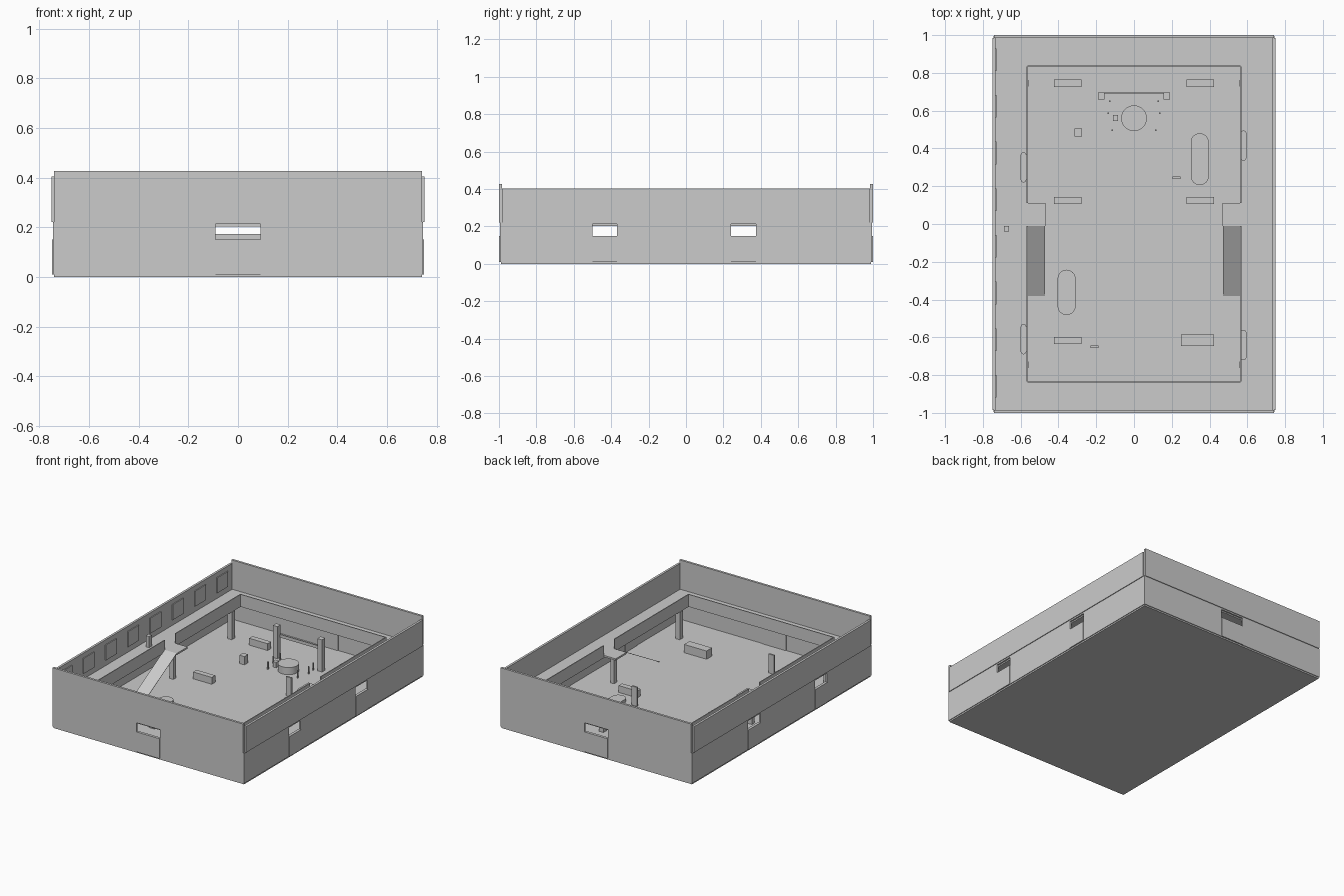
import bpy, bmesh
from math import sin, cos, pi

old = bpy.data.objects.get("Cube")
if old:
    bpy.data.objects.remove(old, do_unlink=True)

# Single plain grey
grey = bpy.data.materials.new("plain_grey")
grey.use_nodes = True
colour = (0.6, 0.6, 0.6, 1)
grey.diffuse_color = colour
grey.node_tree.nodes["Principled BSDF"].inputs["Base Color"].default_value = colour


def finish(name, bm):
    bmesh.ops.recalc_face_normals(bm, faces=bm.faces)
    mesh = bpy.data.meshes.new(name)
    bm.to_mesh(mesh)
    bm.free()
    mesh.materials.append(grey)
    obj = bpy.data.objects.new(name, mesh)
    bpy.context.collection.objects.link(obj)
    return obj


def prism(name, outline, z0, z1):
    """Extrude a closed outline of (x, y) points from z0 to z1."""
    bm = bmesh.new()
    face = bm.faces.new([bm.verts.new((x, y, z0)) for x, y in outline])
    top = bmesh.ops.extrude_face_region(bm, geom=[face])["geom"]
    verts = [v for v in top if isinstance(v, bmesh.types.BMVert)]
    bmesh.ops.translate(bm, verts=verts, vec=(0, 0, z1 - z0))
    return finish(name, bm)


def box(name, x0, x1, y0, y1, z0, z1):
    return prism(name, [(x0, y0), (x1, y0), (x1, y1), (x0, y1)], z0, z1)


def block(name, x, y, w, d, z0, z1):
    return box(name, x - w / 2, x + w / 2, y - d / 2, y + d / 2, z0, z1)


def round_block(name, x, y, w, d, z0, z1, steps=12):
    """Rounded bar along y; a cylinder when w equals d."""
    r = w / 2
    pts = []
    for side in (1, -1):
        for i in range(steps + (d > w)):
            a = pi * i / steps + (0 if side > 0 else pi)
            pts.append((x + r * cos(a), y + side * (d / 2 - r) + r * sin(a)))
    obj = prism(name, pts, z0, z1)
    for p in obj.data.polygons:
        p.use_smooth = abs(p.normal.z) < 0.5
    return obj


X, Y, T = 0.745, 0.995, 0.011
SILL, LINTEL, DECK = 0.15, 0.212, 0.222


def lower_wall(name, place, length, openings):
    """Wall of solid lengths, with door plates and lintels at the openings."""
    start = -length
    for a, b in openings:
        place(name, start, a, 0, T, 0.01, DECK)
        place(name + "_door", a, b, -0.004, T + 0.004, 0.01, SILL)
        place(name + "_lintel", a, b, 0, T, LINTEL, DECK)
        start = b
    place(name, start, length, 0, T, 0.01, DECK)


def along_x(s):
    return lambda n, a, b, d0, d1, z0, z1: box(
        n, a, b, *sorted((s * (Y - d0), s * (Y - d1))), z0, z1)


def along_y(s):
    return lambda n, a, b, d0, d1, z0, z1: box(
        n, *sorted((s * (X - d0), s * (X - d1))), a, b, z0, z1)


# Floor and outer walls in two storeys
block("floor", 0, 0, 1.48, 1.98, 0, 0.012)
for s, end, side in ((-1, "front", "right"), (1, "back", "left")):
    lower_wall(end + "_lower_wall", along_x(s), X, [(-0.09, 0.09)])
    lower_wall(side + "_lower_wall", along_y(s), Y - T, [(-0.5, -0.37), (0.24, 0.375)])
    along_x(s)(end + "_upper_wall", -0.74, 0.74, -0.005, T, DECK, 0.427)
    along_y(s)(side + "_upper_wall", -Y + T, Y - T, -0.005, T, DECK, 0.404)

# Balcony ring, parapets, landings, ramps and corner pillars
HX, HY, P = 0.565, 0.835, 0.006
for s in (-1, 1):
    along_y(s)("side_balcony", -0.984, 0.984, T, X - HX, 0.203, DECK)
    along_x(s)("end_balcony", -HX, HX, T, Y - HY, 0.203, DECK)
    block("end_parapet", 0, s * HY, 2 * HX, P, 0.203, 0.29)
    for a, b in ((-HY, -0.01), (0.11, HY)):
        block("side_parapet", s * HX, (a + b) / 2, P, b - a, 0.203, 0.29)
    block("landing", s * 0.517, 0.05, 0.096, 0.12, 0.21, DECK)
    block("landing_pillar", s * 0.535, 0.04, 0.03, 0.03, 0.01, 0.21)
    for y in (-0.745, 0.745):
        block("corner_pillar", s * 0.575, y, 0.035, 0.035, 0.01, 0.204)
    bm = bmesh.new()
    rim = []
    for lift in (0, 0.003):
        rim.append([bm.verts.new((s * x, y, z - lift)) for x, y, z in
                    ((0.47, -0.01, DECK), (HX, -0.01, DECK),
                     (HX, -0.38, 0.014), (0.47, -0.38, 0.014))])
    bm.faces.new(rim[0])
    bm.faces.new(rim[1])
    for i in range(4):
        j = (i + 1) % 4
        bm.faces.new((rim[0][i], rim[0][j], rim[1][j], rim[1][i]))
    finish("ramp", bm)

# Rounded benches on the balcony and low islands on the floor
for x, y in ((-0.585, 0.3), (-0.585, -0.61), (0.58, 0.415), (0.58, -0.64)):
    round_block("balcony_bench", x, y, 0.03, 0.16, DECK, 0.245)
round_block("island_front", -0.357, -0.362, 0.095, 0.24, 0.01, 0.035)
round_block("island_back", 0.348, 0.343, 0.095, 0.275, 0.01, 0.035)
block("balcony_stand", -0.675, -0.025, 0.026, 0.03, DECK, 0.3)

# Counters and small fittings on the floor
for x, y in ((-0.35, 0.745), (0.35, 0.745), (-0.35, 0.125), (0.35, 0.125), (-0.35, -0.617)):
    block("counter", x, y, 0.145, 0.038, 0.01, 0.06)
block("large_counter", 0.337, -0.615, 0.175, 0.06, 0.01, 0.07)
block("kiosk", -0.295, 0.485, 0.04, 0.042, 0.01, 0.07)
block("panel_back", 0.225, 0.245, 0.042, 0.012, 0.01, 0.145)
block("panel_front", -0.21, -0.65, 0.042, 0.012, 0.01, 0.145)

# Stage: round table, pillars with a slim beam, posts
round_block("round_table", 0, 0.56, 0.136, 0.136, 0.01, 0.062, 16)
block("side_stool", -0.097, 0.56, 0.026, 0.032, 0.01, 0.05)
block("stage_beam", 0, 0.692, 0.32, 0.006, 0.15, 0.172)
for s in (-1, 1):
    block("stage_pillar", s * 0.173, 0.677, 0.036, 0.036, 0.01, 0.238)
    for x, y in ((0.128, 0.65), (0.137, 0.587), (0.115, 0.497)):
        block("post", s * x, y, 0.007, 0.007, 0.01, 0.065)

# Framed panels along the inside of the right upper wall
for k in range(8):
    block("wall_frame", -0.732, 0.87 - 0.247 * k, 0.008, 0.12, 0.262, 0.37)
